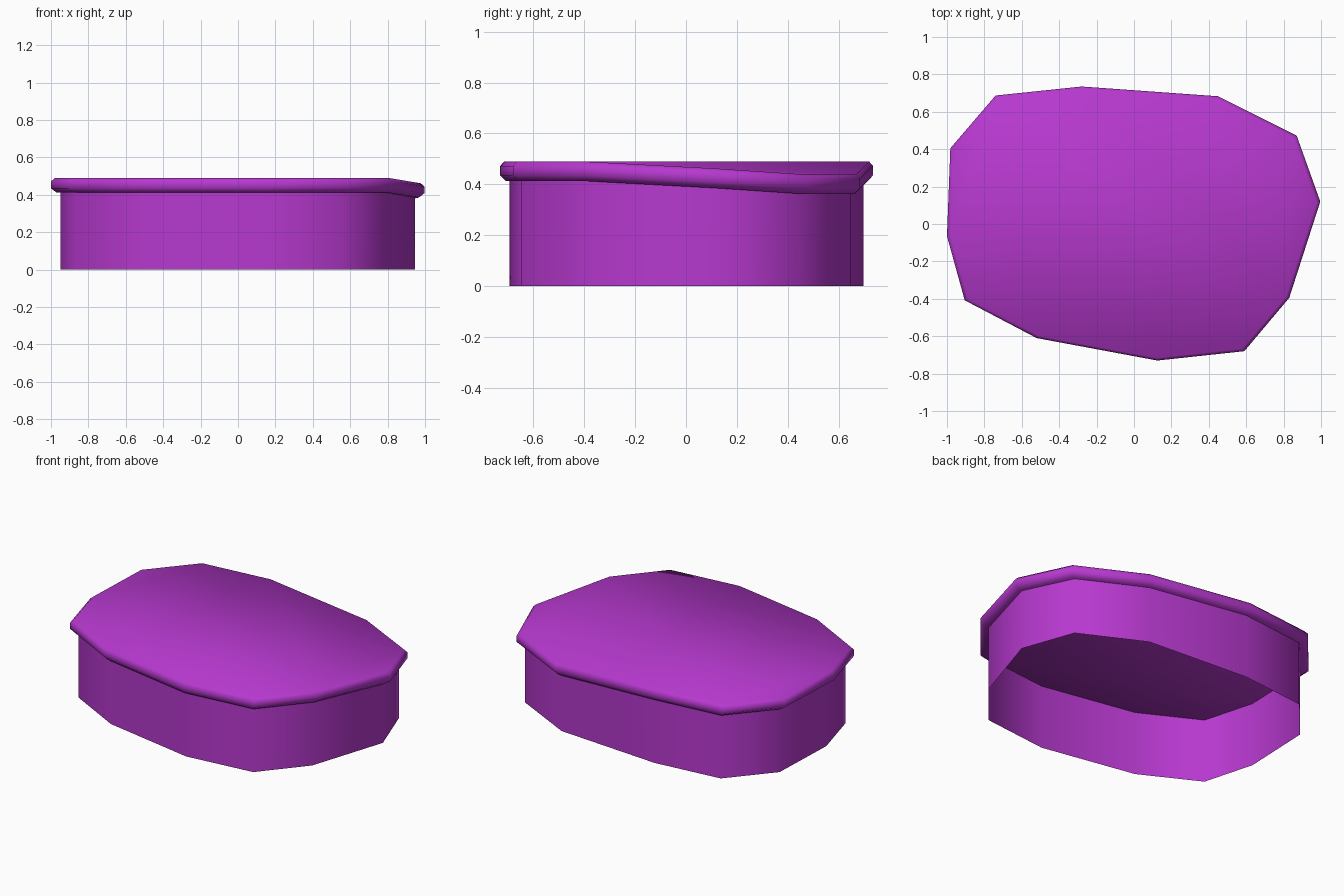
import bpy, bmesh

if "Cube" in bpy.data.objects:
    bpy.data.objects.remove(bpy.data.objects["Cube"])

# Irregular outline, counter-clockwise: x, y, height drop of the lid
OUTLINE = [(-0.28, 0.735, 0), (-0.74, 0.687, 0), (-0.982, 0.405, 0), (-1.0, -0.065, 0),
           (-0.905, -0.408, 0), (-0.52, -0.61, 0), (0.125, -0.73, 0), (0.59, -0.68, 0),
           (0.83, -0.395, 0), (0.996, 0.12, 0.027), (0.87, 0.472, 0.05), (0.45, 0.683, 0.05)]
N = len(OUTLINE)

mat = bpy.data.materials.new("purple")
mat.diffuse_color = (0.47, 0.04, 0.62, 1)
mat.use_nodes = True
mat.node_tree.nodes["Principled BSDF"].inputs["Base Color"].default_value = mat.diffuse_color


def ring(bm, scale, z, drop=1):
    return [bm.verts.new((x * scale, y * scale, z - d * drop)) for x, y, d in OUTLINE]


def bridge(bm, low, high):
    for i in range(N):
        j = (i + 1) % N
        bm.faces.new((low[i], low[j], high[j], high[i]))


def finish(bm, name):
    for f in bm.faces:
        f.smooth = True
    me = bpy.data.meshes.new(name)
    bm.to_mesh(me)
    bm.free()
    me.materials.append(mat)
    bpy.context.collection.objects.link(bpy.data.objects.new(name, me))


# Open-bottomed wall
bm = bmesh.new()
bridge(bm, ring(bm, 0.95, 0, 0), ring(bm, 0.95, 0.415))
finish(bm, "side_wall")

# Lid slab with bevelled rim, sagging towards one corner
bm = bmesh.new()
rings = [ring(bm, s, z) for s, z in ((0.97, 0.412), (1, 0.435), (1, 0.472), (0.98, 0.489))]
for a, b in zip(rings, rings[1:]):
    bridge(bm, a, b)
for r, flip in ((rings[0], True), (rings[-1], False)):
    for loop in (r[:9], [r[0], r[8], r[11]], r[8:]):
        bm.faces.new(loop[::-1] if flip else loop)
finish(bm, "lid")
